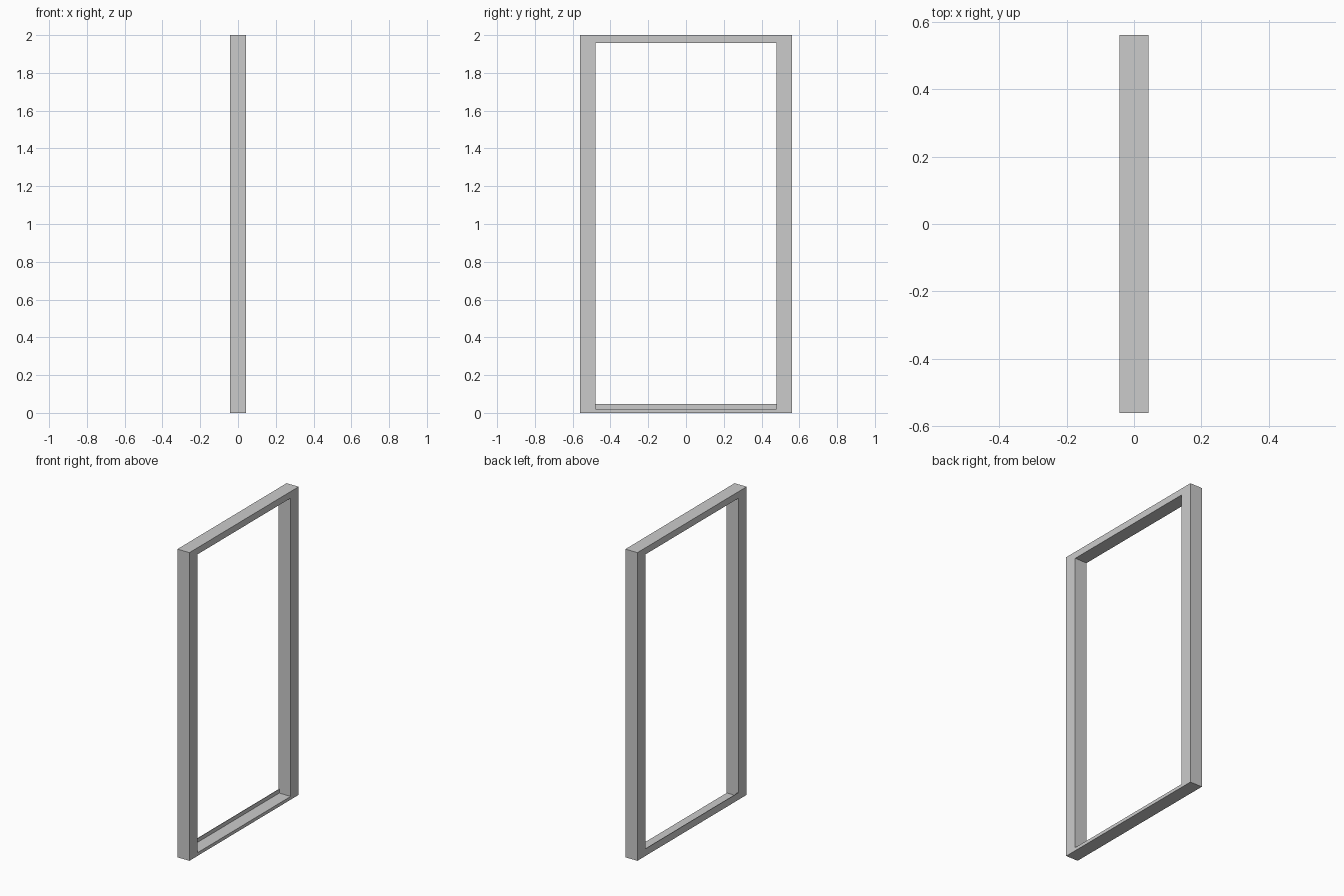
import bpy, bmesh

if "Cube" in bpy.data.objects:
    bpy.data.objects.remove(bpy.data.objects["Cube"])

HX, HY, H = 0.043, 0.56, 2.0      # half depth, half width, height
IY, SILL, HEAD = 0.479, 0.021, 1.957  # opening half width, bottom, top
LIP_T, LIP_Z = 0.004, 0.046       # stop lip thickness and top


def add_object(name, bm):
    bmesh.ops.recalc_face_normals(bm, faces=bm.faces[:])
    mesh = bpy.data.meshes.new(name)
    bm.to_mesh(mesh)
    bm.free()
    obj = bpy.data.objects.new(name, mesh)
    bpy.context.collection.objects.link(obj)
    return obj


def extrude_x(bm, x0, x1):
    res = bmesh.ops.extrude_face_region(bm, geom=bm.faces[:], use_keep_orig=True)
    verts = [g for g in res["geom"] if isinstance(g, bmesh.types.BMVert)]
    bmesh.ops.translate(bm, verts=verts, vec=(x1 - x0, 0, 0))


# Door frame: rectangular ring profile extruded through its depth
bm = bmesh.new()
outer = [bm.verts.new((-HX, y, z)) for y, z in
         [(-HY, 0), (HY, 0), (HY, H), (-HY, H)]]
inner = [bm.verts.new((-HX, y, z)) for y, z in
         [(-IY, SILL), (IY, SILL), (IY, HEAD), (-IY, HEAD)]]
for i in range(4):
    j = (i + 1) % 4
    bm.faces.new((outer[i], outer[j], inner[j], inner[i]))
extrude_x(bm, -HX, HX)
add_object("door_frame", bm)

# Raised lip along one edge of the sill
bm = bmesh.new()
bm.faces.new([bm.verts.new((-HX, y, z)) for y, z in
              [(-IY, SILL), (IY, SILL), (IY, LIP_Z), (-IY, LIP_Z)]])
extrude_x(bm, -HX, -HX + LIP_T)
add_object("sill_lip", bm)
